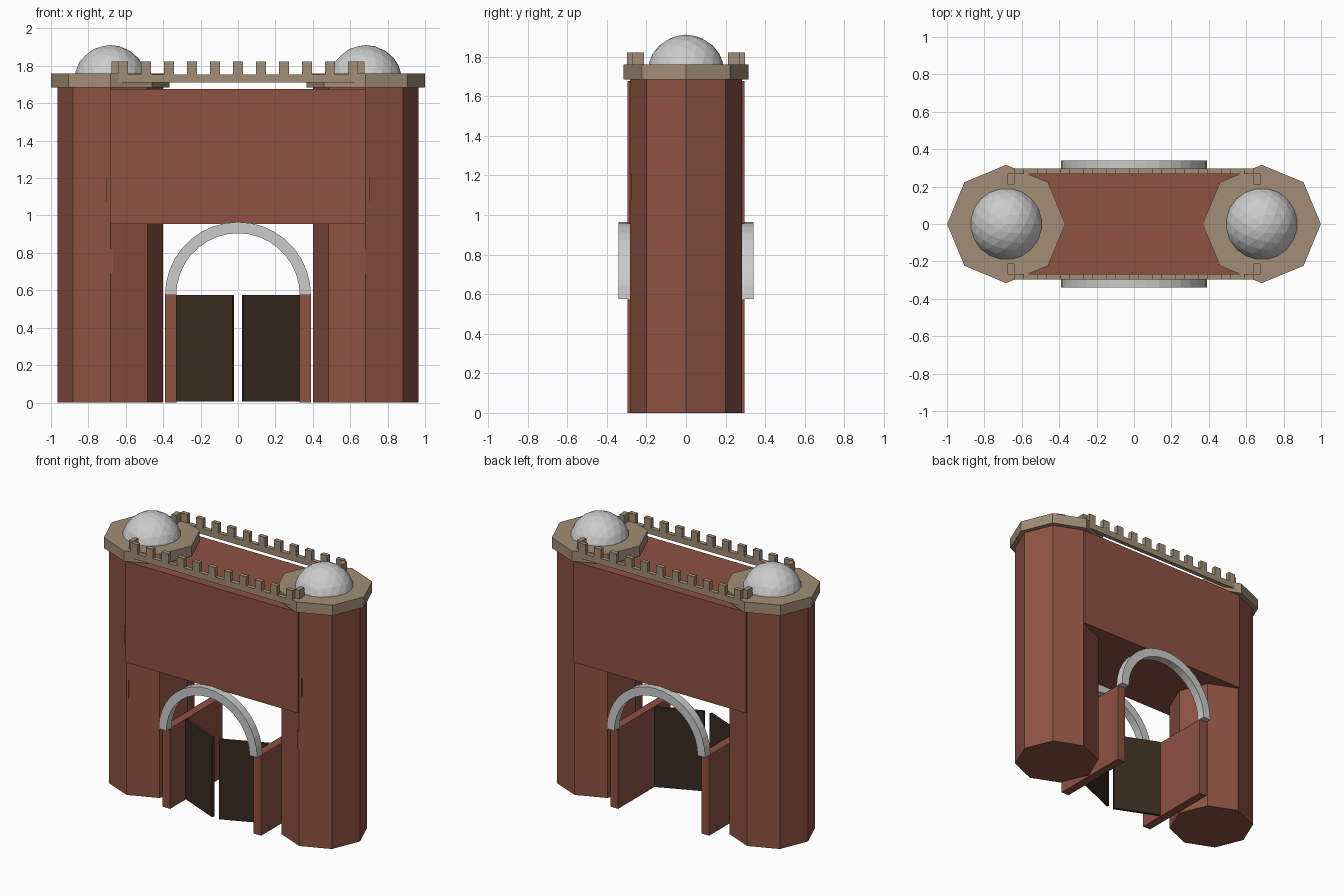
import bpy, bmesh
from math import pi, cos, sin, atan2, hypot

if "Cube" in bpy.data.objects:
    bpy.data.objects.remove(bpy.data.objects["Cube"])


def material(name, rgb):
    m = bpy.data.materials.new(name)
    m.diffuse_color = (*rgb, 1)
    m.use_nodes = True
    m.node_tree.nodes["Principled BSDF"].inputs["Base Color"].default_value = m.diffuse_color
    return m


BRICK = material("brick", (0.27, 0.085, 0.055))
STONE = material("sandstone", (0.36, 0.27, 0.18))
WOOD = material("dark_wood", (0.04, 0.025, 0.014))


def finish(name, bm, mat=None):
    bmesh.ops.recalc_face_normals(bm, faces=bm.faces)
    me = bpy.data.meshes.new(name)
    bm.to_mesh(me)
    bm.free()
    ob = bpy.data.objects.new(name, me)
    bpy.context.collection.objects.link(ob)
    if mat:
        me.materials.append(mat)
    return ob


def add_box(bm, x0, x1, y0, y1, z0, z1):
    vs = bmesh.ops.create_cube(bm, size=1)["verts"]
    for v in vs:
        v.co = ((x0 + x1) / 2 + v.co.x * (x1 - x0),
                (y0 + y1) / 2 + v.co.y * (y1 - y0),
                (z0 + z1) / 2 + v.co.z * (z1 - z0))


def box(name, *bounds, mat=None):
    bm = bmesh.new()
    add_box(bm, *bounds)
    return finish(name, bm, mat)


def octagon(name, x, r, z0, z1, mat):
    bm = bmesh.new()
    ring = [bm.verts.new((x + r * cos(i * pi / 4), r * sin(i * pi / 4), z0))
            for i in range(8)]
    base = bm.faces.new(ring)
    ext = bmesh.ops.extrude_face_region(bm, geom=[base], use_keep_orig=True)["geom"]
    for v in ext:
        if isinstance(v, bmesh.types.BMVert):
            v.co.z = z1
    return finish(name, bm, mat)


# Wall block over the passage
box("gate_wall", -0.683, 0.683, -0.296, 0.296, 0.955, 1.677, mat=BRICK)

for side, s in (("left", -1), ("right", 1)):
    cx = s * 0.683
    # Tower, overhanging cap and dome
    octagon(side + "_tower", cx, 0.283, 0, 1.69, BRICK)
    octagon(side + "_tower_cap", cx, 0.316, 1.685, 1.76, STONE)
    bm = bmesh.new()
    bmesh.ops.create_icosphere(bm, subdivisions=3, radius=0.196)
    bmesh.ops.translate(bm, verts=bm.verts, vec=(cx, 0, 1.715))
    finish(side + "_dome", bm)

    # Passage side wall
    x0, x1 = sorted((s * 0.33, s * 0.39))
    box(side + "_passage_wall", x0, x1, -0.296, 0.296, 0, 0.575, mat=BRICK)

    # Door leaf, hinged at the passage wall and swung towards the front
    dx, dy = -s * 0.302, -0.13
    bm = bmesh.new()
    add_box(bm, 0, hypot(dx, dy), -0.01, 0.01, 0.005, 0.575)
    door = finish(side + "_door", bm, WOOD)
    door.location = (s * 0.327, -0.115, 0)
    door.rotation_euler.z = atan2(dy, dx)

    # Narrow slits on the tower front
    for i, (x, z) in enumerate(((0.697, 1.14), (0.675, 0.755))):
        box(f"{side}_slit_{i}", s * x - 0.006, s * x + 0.006,
            -0.283, -0.265, z - 0.065, z + 0.065, mat=BRICK)

for side, s in (("front", -1), ("back", 1)):
    # Battlement: rail, merlons and short corner returns
    bm = bmesh.new()

    def part(x0, x1, y0, y1, z0, z1):
        ya, yb = sorted((s * y0, s * y1))
        add_box(bm, x0, x1, ya, yb, z0, z1)

    part(-0.64, 0.64, 0.268, 0.298, 1.712, 1.755)
    for i in range(-5, 6):
        x = i * 0.123
        part(x - 0.027, x + 0.027, 0.268, 0.298, 1.755, 1.822)
    for e in (-1, 1):
        x0, x1 = sorted((e * 0.64, e * 0.675))
        part(x0, x1, 0.212, 0.27, 1.712, 1.822)
    finish(side + "_battlement", bm, STONE)

    # Arch ring standing on the passage walls
    bm = bmesh.new()
    n = 18
    rings = []
    for i in range(n + 1):
        a = pi * i / n
        rings.append([bm.verts.new((r * cos(a), s * y, 0.575 + r * sin(a)))
                      for r, y in ((0.33, 0.28), (0.39, 0.28), (0.39, 0.34), (0.33, 0.34))])
    for a, b in zip(rings, rings[1:]):
        for k in range(4):
            bm.faces.new((a[k], a[(k + 1) % 4], b[(k + 1) % 4], b[k]))
    bm.faces.new(rings[0])
    bm.faces.new(rings[-1])
    finish(side + "_arch", bm)
